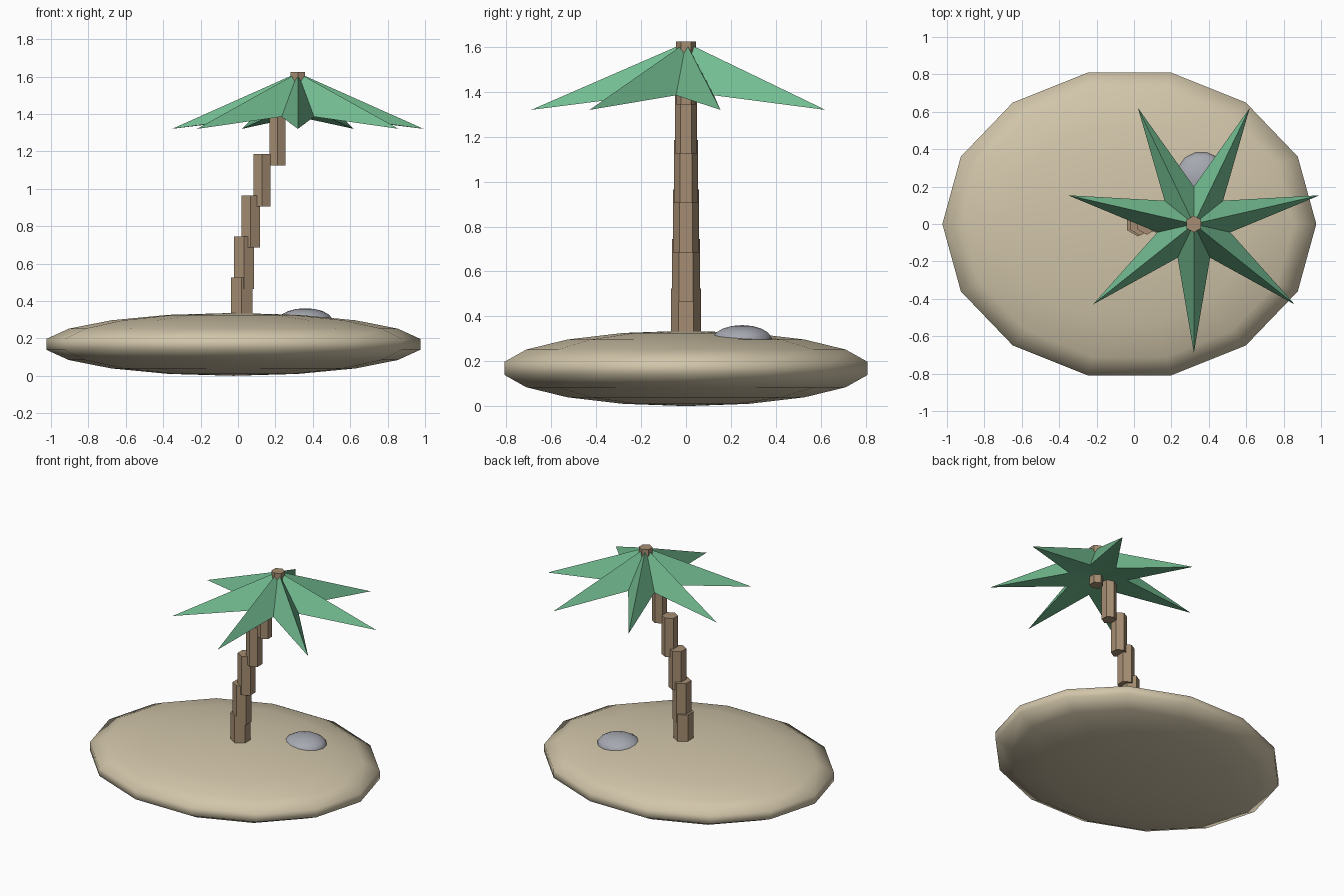
import bpy
import bmesh
from math import sin, cos, pi

cube = bpy.data.objects.get("Cube")
if cube:
    bpy.data.objects.remove(cube, do_unlink=True)


def material(name, rgb):
    mat = bpy.data.materials.new(name)
    mat.use_nodes = True
    color = (*rgb, 1)
    mat.diffuse_color = color
    bsdf = next(n for n in mat.node_tree.nodes if n.type == "BSDF_PRINCIPLED")
    bsdf.inputs["Base Color"].default_value = color
    bsdf.inputs["Roughness"].default_value = 0.8
    return mat


sand = material("sand", (0.64, 0.56, 0.40))
bark = material("bark", (0.38, 0.27, 0.17))
leaf_green = material("leaf green", (0.17, 0.50, 0.28))
stone = material("stone grey", (0.38, 0.39, 0.44))


def finish(name, mat):
    obj = bpy.context.object
    obj.name = obj.data.name = name
    obj.data.materials.append(mat)
    return obj


def mound(name, mat, location, scale):
    """Smooth squashed sphere with an odd ring count."""
    bpy.ops.mesh.primitive_uv_sphere_add(segments=14, ring_count=9, radius=1,
                                         location=location)
    obj = finish(name, mat)
    # A vertex of every ring lies on the y axis
    for v in obj.data.vertices:
        x, y, z = v.co
        v.co = (y * scale[0], x * scale[1], z * scale[2])
    obj.data.flip_normals()
    for p in obj.data.polygons:
        p.use_smooth = True
    return obj


# Island and half-buried rock
mound("island", sand, (-0.025, 0, 0.168), (1.015, 0.843, 0.168))
mound("rock", stone, (0.36, 0.25, 0.295), (0.145, 0.137, 0.066))

# Trunk: overlapping hexagonal blocks on a bending line, tapering upwards
for i in range(6):
    bpy.ops.mesh.primitive_cylinder_add(
        vertices=6, radius=0.066 - 0.0042 * i, depth=0.28,
        location=(0.02 + 0.012 * i * i, 0, 0.385 + 0.22 * i))
    finish(f"trunk_block_{i + 1}", bark)

# Crown: seven-pointed star pulled up to an apex, with a shallow underside
POINTS = 7
bm = bmesh.new()
apex = bm.verts.new((0, 0, 1.62))
under = bm.verts.new((0, 0, 1.41))
rim = []
for i in range(2 * POINTS):
    radius, z = (0.69, 1.32) if i % 2 == 0 else (0.2, 1.385)
    a = -pi / 2 + i * pi / POINTS
    rim.append(bm.verts.new((radius * cos(a), radius * sin(a), z)))
for a, b in zip(rim, rim[1:] + rim[:1]):
    bm.faces.new((apex, a, b))
    bm.faces.new((under, b, a))
mesh = bpy.data.meshes.new("palm_leaves")
bm.to_mesh(mesh)
bm.free()
mesh.materials.append(leaf_green)
leaves = bpy.data.objects.new("palm_leaves", mesh)
leaves.location.x = 0.32
bpy.context.collection.objects.link(leaves)
